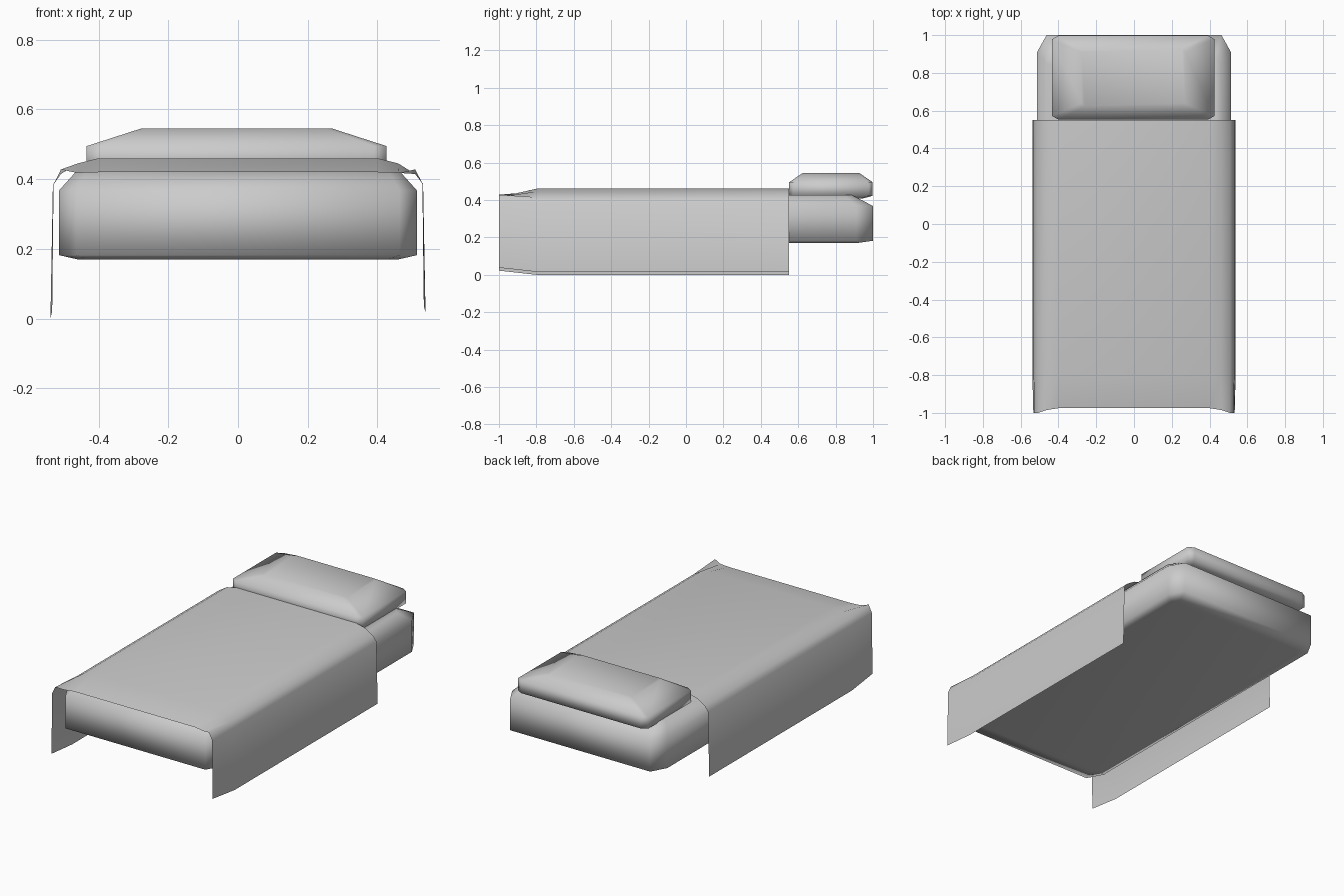
import bpy
import bmesh

cube = bpy.data.objects.get("Cube")
if cube:
    bpy.data.objects.remove(cube, do_unlink=True)

# One plain fabric colour for everything
fabric = bpy.data.materials.new("light grey fabric")
fabric.use_nodes = True
GREY = (0.6, 0.6, 0.6, 1)
fabric.diffuse_color = GREY
fabric.node_tree.nodes["Principled BSDF"].inputs["Base Color"].default_value = GREY


def finish(name, bm, closed):
    """Turn a bmesh into a smooth-shaded, named object."""
    if closed:
        bmesh.ops.recalc_face_normals(bm, faces=bm.faces)
    for face in bm.faces:
        face.smooth = True
    mesh = bpy.data.meshes.new(name)
    bm.to_mesh(mesh)
    bm.free()
    mesh.materials.append(fabric)
    obj = bpy.data.objects.new(name, mesh)
    bpy.context.collection.objects.link(obj)
    return obj


def cushion(name, centre, layers):
    """Loft corner-cut rectangles; layer = half x, half y, cut x, cut y, z."""
    bm = bmesh.new()
    rings = []
    for hx, hy, cx, cy, z in layers:
        quarter = [(hx, hy - cy), (hx - cx, hy)]
        outline = quarter + [(-x, y) for x, y in reversed(quarter)]
        outline += [(-x, -y) for x, y in outline]
        rings.append([bm.verts.new((centre[0] + x, centre[1] + y, z)) for x, y in outline])
    for low, high in zip(rings, rings[1:]):
        for i in range(len(low)):
            j = (i + 1) % len(low)
            bm.faces.new((low[i], low[j], high[j], high[i]))
    bm.faces.new(rings[0][::-1])
    bm.faces.new(rings[-1])
    return finish(name, bm, True)


# Mattress: long soft block with cut corners
cushion("mattress", (0, 0.015), [
    (0.46, 0.90, 0.03, 0.04, 0.17),
    (0.513, 0.985, 0.05, 0.09, 0.182),
    (0.513, 0.985, 0.05, 0.09, 0.368),
    (0.46, 0.87, 0.03, 0.04, 0.427),
])

# Pillow: flat below, tapering to a small top
cushion("pillow", (-0.004, 0.775), [
    (0.385, 0.17, 0.02, 0.02, 0.408),
    (0.43, 0.223, 0.035, 0.02, 0.422),
    (0.43, 0.223, 0.035, 0.02, 0.495),
    (0.275, 0.15, 0.02, 0.015, 0.545),
])

# Blanket: thin draped sheet, pinched at the two foot corners
# Each half profile runs from the hanging hem to the flat top: (x, y, z)
foot = [(0.533, -1.0, 0.03), (0.529, -1.0, 0.385), (0.508, -1.0, 0.428),
        (0.462, -0.985, 0.418), (0.40, -0.975, 0.42)]
drape = [(0.538, 0.008), (0.531, 0.385), (0.508, 0.415), (0.46, 0.445), (0.40, 0.46)]
stations = [foot] + [[(x, y, z) for x, z in drape] for y in (-0.8, 0.55)]

bm = bmesh.new()
rows = []
for half in stations:
    right = [(-x, y, z - (0.008 if i == 0 else 0)) for i, (x, y, z) in enumerate(half)]
    left = [(x, y, z + (0.008 if i == 0 else 0)) for i, (x, y, z) in enumerate(half)]
    rows.append([bm.verts.new(p) for p in right + left[::-1]])
for near, far in zip(rows, rows[1:]):
    for i in range(len(near) - 1):
        bm.faces.new((near[i], near[i + 1], far[i + 1], far[i]))
finish("blanket", bm, False)
